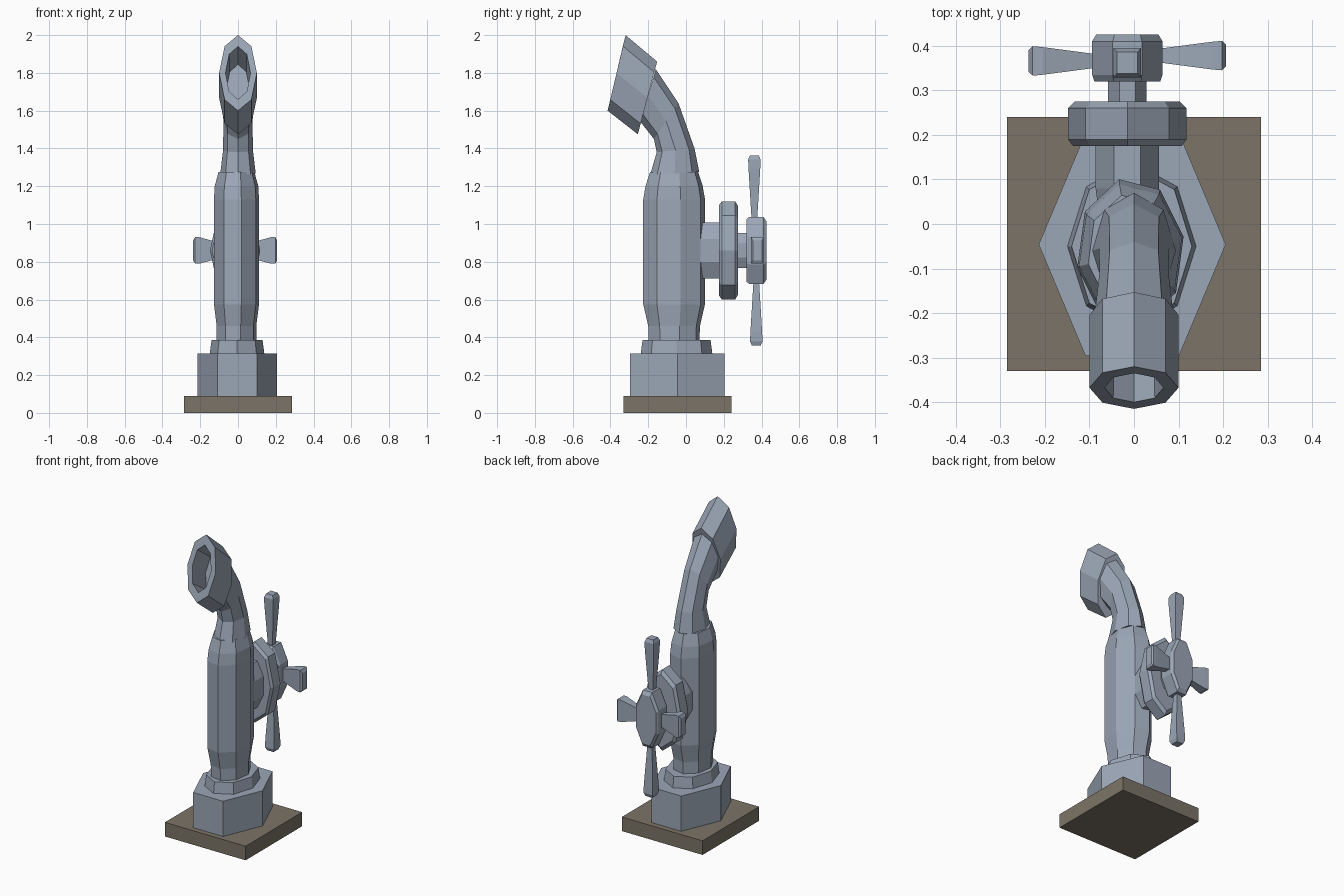
import bpy, bmesh, math
from mathutils import Vector

old = bpy.data.objects.get("Cube")
if old:
    bpy.data.objects.remove(old, do_unlink=True)


def material(name, rgb):
    m = bpy.data.materials.new(name)
    m.use_nodes = True
    m.diffuse_color = (*rgb, 1)
    m.node_tree.nodes["Principled BSDF"].inputs["Base Color"].default_value = (*rgb, 1)
    return m


steel = material("blue grey steel", (0.33, 0.385, 0.47))
brown = material("brown stone", (0.20, 0.175, 0.135))


def ring(center, u, v, sides=8, turn=0.0):
    """Polygon around center, spanned by half-axes u and v."""
    c, u, v = Vector(center), Vector(u), Vector(v)
    angles = [2 * math.pi * i / sides + math.radians(turn) for i in range(sides)]
    return [c + u * math.cos(a) + v * math.sin(a) for a in angles]


def loft(name, rings, mat):
    """Join successive rings with quads and cap both ends."""
    bm = bmesh.new()
    loops = [[bm.verts.new(p) for p in r] for r in rings]
    n = len(loops[0])
    for a, b in zip(loops, loops[1:]):
        for i in range(n):
            j = (i + 1) % n
            bm.faces.new((a[i], a[j], b[j], b[i]))
    bm.faces.new(loops[0])
    bm.faces.new(loops[-1])
    bmesh.ops.recalc_face_normals(bm, faces=bm.faces)
    mesh = bpy.data.meshes.new(name)
    bm.to_mesh(mesh)
    bm.free()
    mesh.materials.append(mat)
    obj = bpy.data.objects.new(name, mesh)
    bpy.context.collection.objects.link(obj)
    return obj


def upright(name, sections, cx, cy, mat, sides=8, turn=0):
    """Stack of horizontal sections: (z, half x, half y)."""
    loft(name, [ring((cx, cy, z), (rx, 0, 0), (0, ry, 0), sides, turn)
                for z, rx, ry in sections], mat)


def valve_part(name, sections, turn=0):
    """Stack of sections along y on the valve axis: (y, half x, half z)."""
    loft(name, [ring((-0.015, y, 0.86), (rx, 0, 0), (0, 0, rz), 8, turn)
                for y, rx, rz in sections], steel)


# Base slab, hexagonal nut and collar
d = math.sqrt(2) * 0.285
upright("base_slab", [(0, d, d), (0.09, d, d)], 0, -0.045, brown, 4, 45)
nut_y = 0.25 / math.sin(math.pi / 3)
upright("base_nut", [(0.09, 0.21, nut_y), (0.315, 0.21, nut_y)], -0.004, -0.046, steel, 6)
upright("collar", [(0.31, 0.145, 0.19), (0.385, 0.135, 0.18)], -0.005, -0.05, steel)

# Standing body
upright("body", [(0.37, 0.107, 0.137), (0.46, 0.107, 0.14), (0.575, 0.122, 0.167),
                 (1.13, 0.122, 0.167), (1.2, 0.118, 0.155), (1.275, 0.097, 0.13)],
        -0.008, -0.063, steel, 8, 12)


# Bent pipe: each section spans a front and a back point in the side plane
def side_ring(front, back, rx):
    f, b = Vector((0, *front)), Vector((0, *back))
    return ring((f + b) / 2, (rx, 0, 0), (b - f) / 2)


loft("bent_pipe", [side_ring((-0.19, 1.26), (0.07, 1.275), 0.094),
                   side_ring((-0.155, 1.38), (0.045, 1.4), 0.079),
                   side_ring((-0.17, 1.45), (-0.04, 1.64), 0.077),
                   side_ring((-0.24, 1.54), (-0.16, 1.82), 0.088)], steel)

# Spout mouth with a recessed bore
spout = loft("spout", [side_ring((-0.255, 1.475), (-0.153, 1.86), 0.1),
                       side_ring((-0.415, 1.6), (-0.32, 2.0), 0.1),
                       side_ring((-0.4, 1.66), (-0.335, 1.94), 0.066),
                       side_ring((-0.27, 1.575), (-0.205, 1.845), 0.062)], steel)

# Valve stem, bonnet and hub behind the body
valve_part("valve_stub", [(0.03, 0.07, 0.14), (0.08, 0.077, 0.16), (0.18, 0.077, 0.16)], 22.5)
valve_part("bonnet_disc", [(0.175, 0.122, 0.24), (0.19, 0.133, 0.26),
                           (0.26, 0.133, 0.26), (0.275, 0.118, 0.235)])
valve_part("valve_neck", [(0.27, 0.047, 0.1), (0.335, 0.047, 0.1)], 22.5)
k = 1 / math.cos(math.pi / 8)
valve_part("handle_hub", [(0.32, 0.074 * k, 0.165 * k), (0.335, 0.079 * k, 0.178 * k),
                          (0.41, 0.079 * k, 0.178 * k), (0.425, 0.07 * k, 0.155 * k)], 22.5)


# Four flared handle arms
def arm(name, direction, across, start, end, thin, wide, y):
    direction, across = Vector(direction), Vector(across)
    mid = Vector((-0.015, y, 0.86))
    q = math.sqrt(2)
    span = end - start
    steps = [(0, thin, 0.014), (0.8, wide, 0.031), (0.94, wide, 0.033), (1, wide * 0.75, 0.024)]
    loft(name, [ring(mid + direction * (start + span * t), across * w * q, (0, h * q, 0), 4, 45)
                for t, w, h in steps], steel)


for side, sign, y in (("right", -1, 0.366), ("left", 1, 0.378)):
    arm(side + "_arm", (sign, 0, 0), (0, 0, 1), 0.06, 0.222, 0.035, 0.07, y)
for side, sign, y in (("lower", -1, 0.372), ("upper", 1, 0.362)):
    arm(side + "_arm", (0, 0, sign), (1, 0, 0), 0.15, 0.502, 0.015, 0.031, y)
